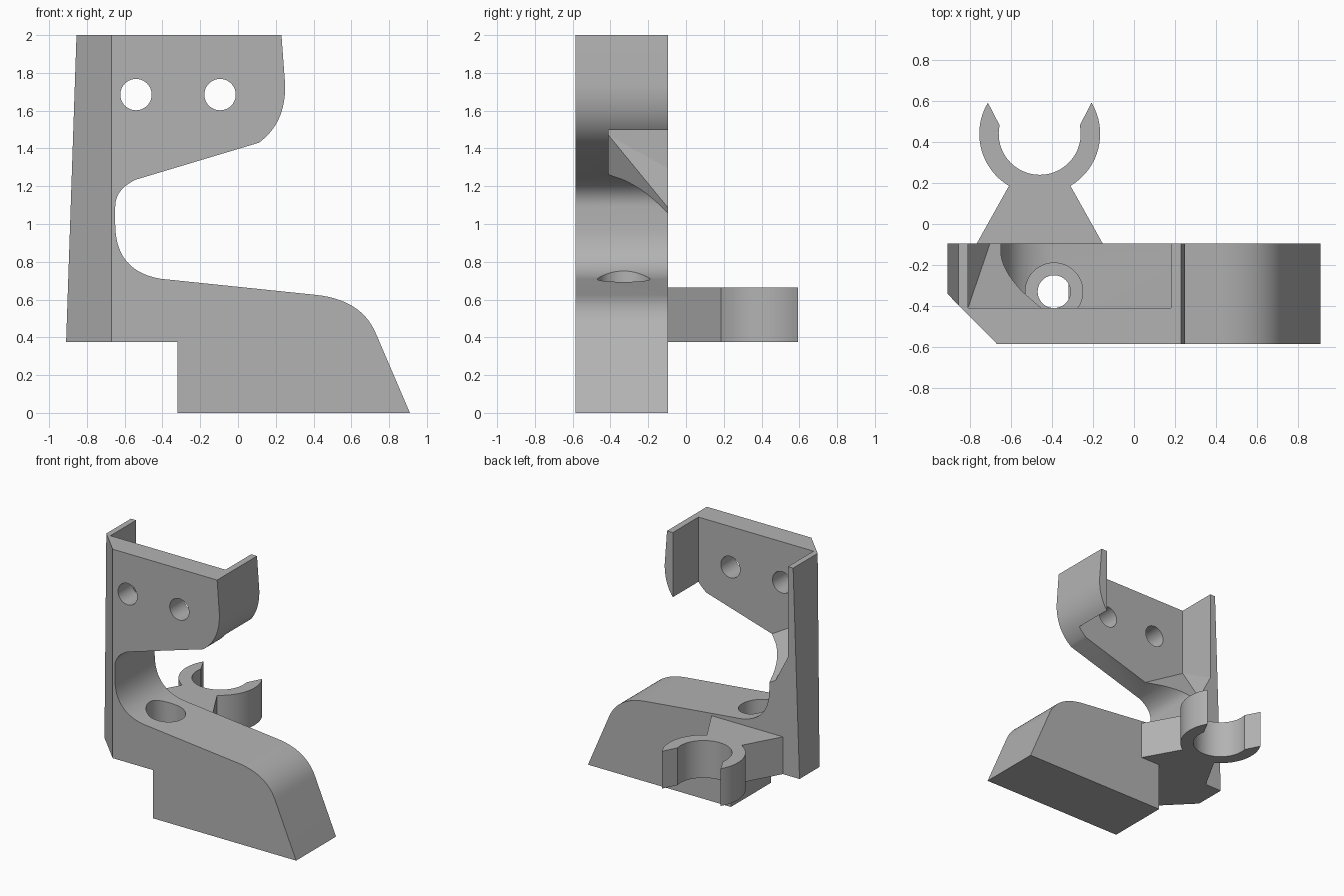
import bpy, bmesh, math
from mathutils import Vector

cube = bpy.data.objects.get("Cube")
if cube:
    bpy.data.objects.remove(cube, do_unlink=True)

grey = bpy.data.materials.new("plain grey")
grey.use_nodes = True
colour = (0.45, 0.45, 0.45, 1)
grey.diffuse_color = colour
grey.node_tree.nodes["Principled BSDF"].inputs["Base Color"].default_value = colour


def finish(name, bm):
    bmesh.ops.recalc_face_normals(bm, faces=bm.faces)
    mesh = bpy.data.meshes.new(name)
    bm.to_mesh(mesh)
    bm.free()
    obj = bpy.data.objects.new(name, mesh)
    bpy.context.collection.objects.link(obj)
    mesh.materials.append(grey)
    return obj


def prism(name, outline, low, high, axis="z"):
    """Extrude a 2D outline along z, or an x-z outline along y."""
    bm = bmesh.new()
    place = (lambda a, b, d: (a, b, d)) if axis == "z" else (lambda a, b, d: (a, d, b))
    face = bm.faces.new([bm.verts.new(place(a, b, low)) for a, b in outline])
    out = bmesh.ops.extrude_face_region(bm, geom=[face])
    verts = [v for v in out["geom"] if isinstance(v, bmesh.types.BMVert)]
    bmesh.ops.translate(bm, verts=verts, vec=place(0, 0, high - low))
    return finish(name, bm)


def circle(x, y, r, n=48):
    return [(x + r * math.cos(math.tau * i / n), y + r * math.sin(math.tau * i / n)) for i in range(n)]


def bend(a, c, b, n=14):
    a, b, c = Vector(a), Vector(b), Vector(c)
    return [tuple(a * (1 - t) ** 2 + c * 2 * t * (1 - t) + b * t * t) for t in (i / n for i in range(n + 1))]


def cut(obj, cutter):
    mod = obj.modifiers.new(cutter.name, "BOOLEAN")
    mod.operation, mod.solver, mod.object = "DIFFERENCE", "EXACT", cutter
    bpy.context.view_layer.objects.active = obj
    bpy.ops.object.modifier_apply(modifier=mod.name)
    bpy.data.objects.remove(cutter, do_unlink=True)


def smooth(obj):
    bpy.ops.object.select_all(action="DESELECT")
    obj.select_set(True)
    bpy.context.view_layer.objects.active = obj
    bpy.ops.object.shade_smooth_by_angle(angle=math.radians(25))


# C-shaped bracket body
FRONT, BACK, STEP = -0.585, -0.095, 0.375
outline = [(-0.91, STEP), (-0.32, STEP), (-0.32, 0), (0.91, 0)]
outline += bend((0.73, 0.42), (0.655, 0.60), (0.41, 0.625))
outline += bend((-0.41, 0.71), (-0.65, 0.75), (-0.65, 1.0))
outline += bend((-0.65, 1.09), (-0.65, 1.185), (-0.54, 1.235))
outline += bend((0.11, 1.43), (0.25, 1.53), (0.25, 1.73))
outline += [(0.23, 2), (-0.855, 2)]
body = prism("bracket_body", outline, FRONT, BACK, "y")

# Chamfer on the front corner
cut(body, prism("chamfer", [(-1.01, -0.24), (-0.57, -0.685), (-1.01, -0.685)], -0.1, 2.1))

# Open pocket behind the front plate, with a sloping floor
bm = bmesh.new()
floor = [(-0.81, -0.41, 1.47), (-0.81, BACK, 1.30), (-0.45, -0.41, 1.26), (-0.67, BACK, 1.03),
         (0.18, -0.41, 1.0), (0.18, BACK, 1.0)]
for x, y, z in floor:
    y = y if y < BACK else 0.0
    bm.verts.new((x, y, z - (0.06 if y == 0 else 0)))
    bm.verts.new((x, y, 2.1))
bmesh.ops.convex_hull(bm, input=bm.verts)
cut(body, finish("pocket", bm))

# Two mounting holes through the front plate
for x in (-0.54, -0.095):
    cut(body, prism("mounting_hole", circle(x, 1.685, 0.083), -0.8, -0.3, "y"))

# Counterbored screw hole in the lower arm
cut(body, prism("counterbore", circle(-0.39, -0.33, 0.14), 0.52, 0.95))
cut(body, prism("screw_hole", circle(-0.39, -0.33, 0.08), 0.37, 0.6))
smooth(body)

# Rear snap clip: tapered neck running into an open ring
cx, cy, outer, inner = -0.46, 0.44, 0.295, 0.2
right = [(cx + 0.31, BACK - 0.005), (cx + 0.15, 0.186)]
start, end = math.radians(-59), math.radians(12)
right += [(cx + outer * math.cos(a), cy + outer * math.sin(a))
          for a in (start + (math.radians(31) - start) * i / 16 for i in range(17))]
right += [(cx + inner * math.cos(a), cy + inner * math.sin(a))
          for a in (end + (-math.pi / 2 - end) * i / 20 for i in range(21))]
left = [(2 * cx - x, y) for x, y in reversed(right[:-1])]
clip = prism("rear_clip", right + left, STEP, 0.665)
smooth(clip)
